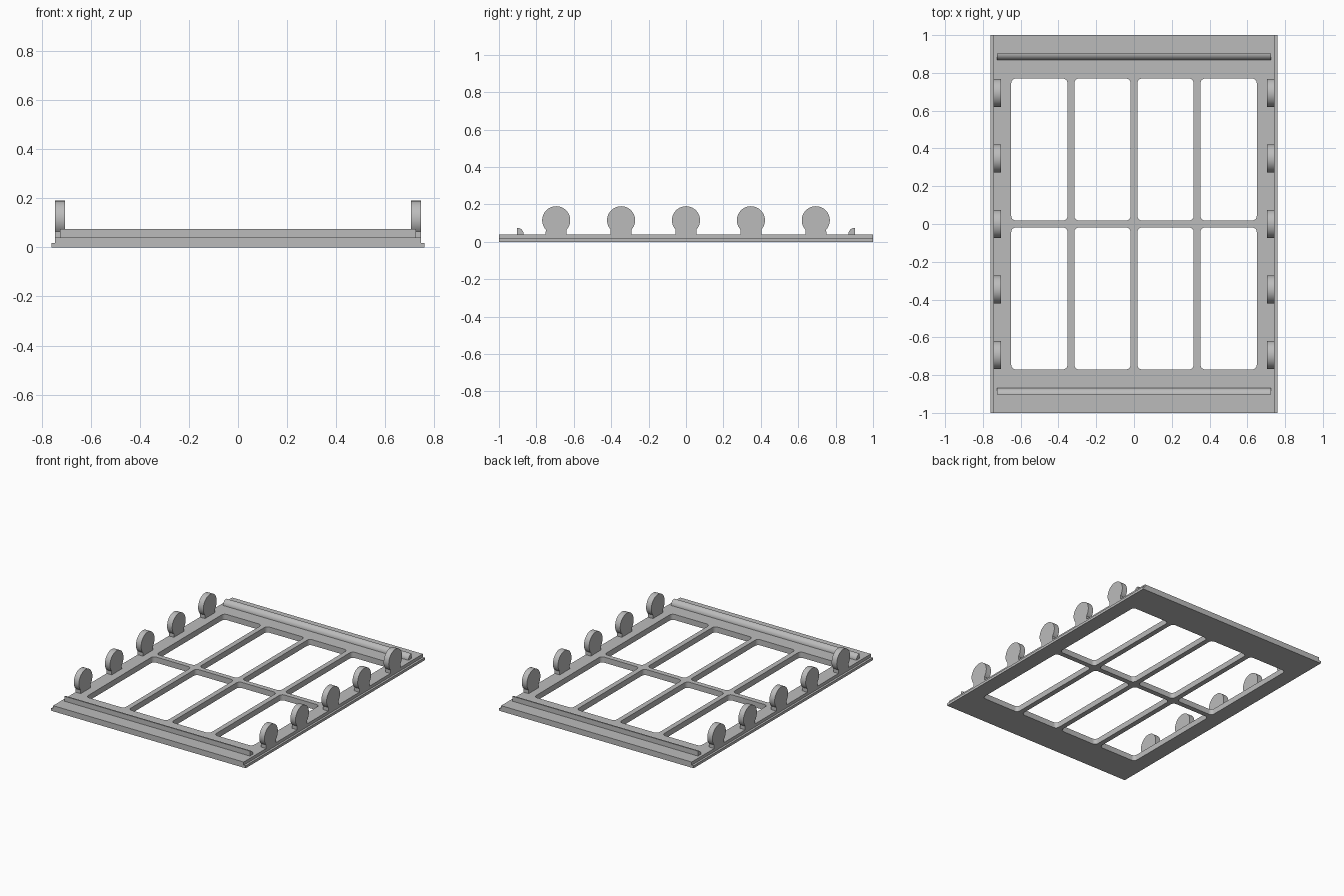
import bpy, bmesh, math
from math import cos, sin, radians

cube = bpy.data.objects.get("Cube")
if cube:
    bpy.data.objects.remove(cube)

grey = bpy.data.materials.new("light_grey")
grey.use_nodes = True
grey.diffuse_color = (0.5, 0.5, 0.5, 1)
grey.node_tree.nodes["Principled BSDF"].inputs["Base Color"].default_value = (0.5, 0.5, 0.5, 1)


def finish(name, bm):
    """Turn a bmesh into a shaded object."""
    bmesh.ops.remove_doubles(bm, verts=bm.verts, dist=0.0001)
    bmesh.ops.recalc_face_normals(bm, faces=bm.faces)
    mesh = bpy.data.meshes.new(name)
    bm.to_mesh(mesh)
    bm.free()
    mesh.materials.append(grey)
    obj = bpy.data.objects.new(name, mesh)
    bpy.context.collection.objects.link(obj)
    bpy.ops.object.select_all(action='DESELECT')
    obj.select_set(True)
    bpy.context.view_layer.objects.active = obj
    bpy.ops.object.shade_smooth_by_angle(angle=radians(30))
    return obj


def arc(cx, cy, r, start, end, steps):
    angles = [radians(start + (end - start) * i / steps) for i in range(steps + 1)]
    return [(cx + r * cos(a), cy + r * sin(a)) for a in angles]


def rounded_rect(cx, cy, hx, hy, r):
    points = []
    for i, (sx, sy) in enumerate([(1, 1), (-1, 1), (-1, -1), (1, -1)]):
        points += arc(cx + sx * (hx - r), cy + sy * (hy - r), r, 90 * i, 90 * i + 90, 6)
    return points


def prism(name, profile, x0, x1):
    """Extrude a (y, z) profile along x."""
    bm = bmesh.new()
    face = bm.faces.new([bm.verts.new((x0, y, z)) for y, z in profile])
    new = bmesh.ops.extrude_face_region(bm, geom=[face])["geom"]
    verts = [g for g in new if isinstance(g, bmesh.types.BMVert)]
    bmesh.ops.translate(bm, verts=verts, vec=(x1 - x0, 0, 0))
    return finish(name, bm)


# Frame plate: filled outline with eight rounded openings
TOP = 0.04
HALF_WIDTH = 0.745
outlines = [[(-HALF_WIDTH, -1), (HALF_WIDTH, -1), (HALF_WIDTH, 1), (-HALF_WIDTH, 1)]]
for cx in (-0.501, -0.167, 0.167, 0.501):
    for cy in (-0.394, 0.394):
        outlines.append(rounded_rect(cx, cy, 0.149, 0.376, 0.025))

curve = bpy.data.curves.new("frame_outline", 'CURVE')
curve.dimensions = '2D'
curve.fill_mode = 'BOTH'
curve.extrude = TOP / 2
for points in outlines:
    spline = curve.splines.new('POLY')
    spline.points.add(len(points) - 1)
    for p, (x, y) in zip(spline.points, points):
        p.co = (x, y, 0, 1)
    spline.use_cyclic_u = True
outline = bpy.data.objects.new("frame_outline", curve)
bpy.context.collection.objects.link(outline)
bpy.context.view_layer.update()
plate = bpy.data.meshes.new_from_object(outline.evaluated_get(bpy.context.evaluated_depsgraph_get()))
bpy.data.objects.remove(outline)
bm = bmesh.new()
bm.from_mesh(plate)
bpy.data.meshes.remove(plate)
bmesh.ops.translate(bm, verts=bm.verts, vec=(0, 0, TOP / 2))
finish("frame_plate", bm)

for side, s in (("left", 1), ("right", -1)):
    # Thin lip along the long edge
    prism(f"{side}_edge_lip", [(-1, 0), (1, 0), (1, 0.018), (-1, 0.018)],
          s * HALF_WIDTH, s * 0.76)
    # Round tabs on short necks
    for i in range(5):
        y = (i - 2) * 0.347
        head = arc(y, 0.115, 0.075, -42, 222, 40)
        prism(f"{side}_tab_{i + 1}", [(y - 0.056, TOP), (y + 0.056, TOP)] + head,
              s * 0.705, s * HALF_WIDTH)

# Quarter-round ridges, curved towards the middle
for name, s in (("front_ridge", -1), ("back_ridge", 1)):
    curved = [(s * y, z) for y, z in arc(0.903, TOP, 0.035, 90, 180, 10)]
    prism(name, [(s * 0.903, TOP)] + curved, -0.725, 0.725)
